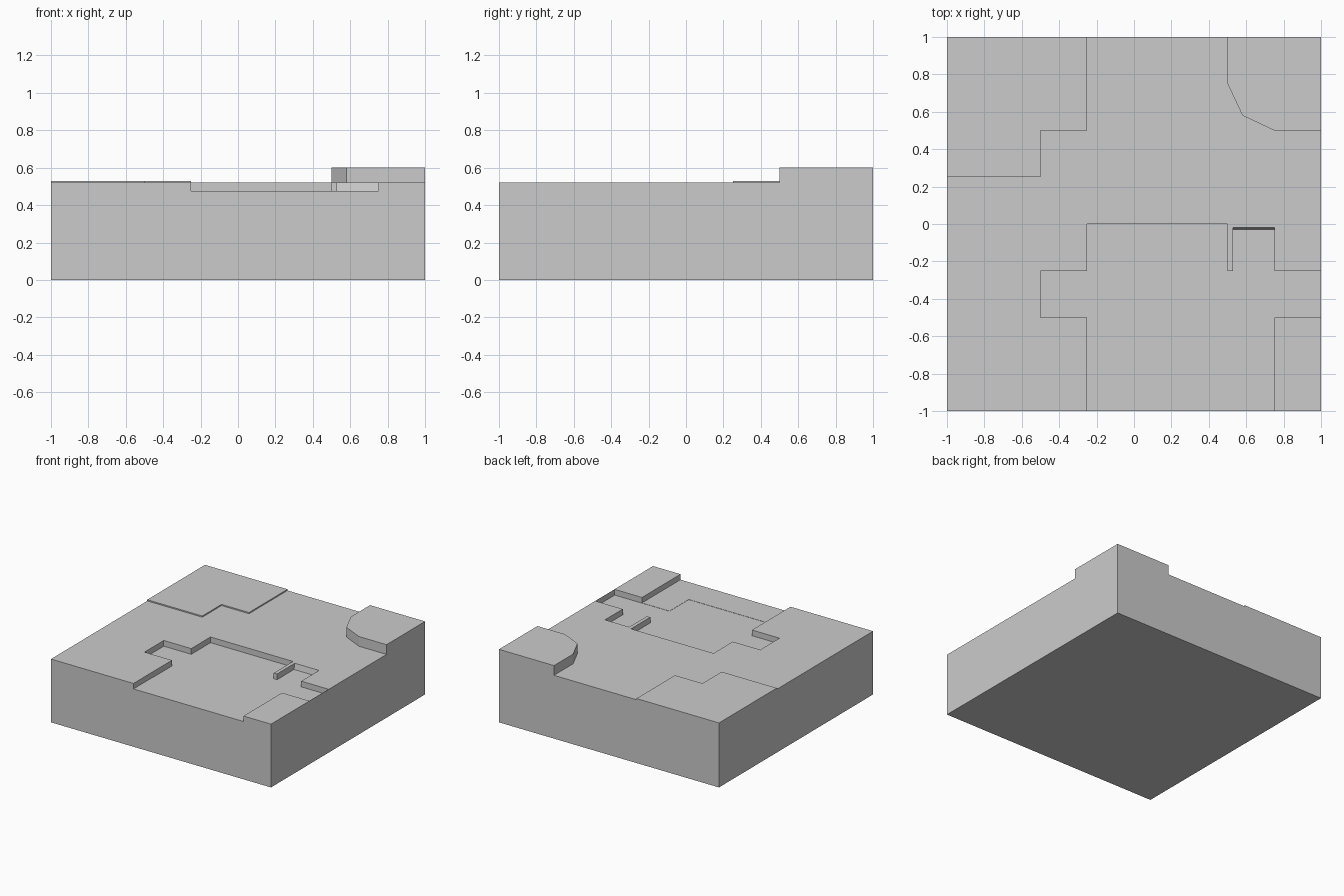
import bpy, bmesh

if "Cube" in bpy.data.objects:
    bpy.data.objects.remove(bpy.data.objects["Cube"])


def prism(name, outline, z0, z1, edit=None):
    """Extrude a flat outline from z0 up to z1."""
    bm = bmesh.new()
    base = bm.faces.new([bm.verts.new((x, y, z0)) for x, y in outline])
    ext = bmesh.ops.extrude_face_region(bm, geom=[base], use_keep_orig=True)
    for v in ext["geom"]:
        if isinstance(v, bmesh.types.BMVert):
            v.co.z = z1
    if edit:
        edit(bm)
    bmesh.ops.recalc_face_normals(bm, faces=bm.faces[:])
    me = bpy.data.meshes.new(name)
    bm.to_mesh(me)
    bm.free()
    ob = bpy.data.objects.new(name, me)
    bpy.context.collection.objects.link(ob)
    return ob


def carve(target, cutter):
    """Cut one solid out of another and drop the cutter."""
    cutter.hide_render = True
    mod = target.modifiers.new("carve", 'BOOLEAN')
    mod.operation = 'DIFFERENCE'
    mod.solver = 'EXACT'
    mod.object = cutter
    bpy.context.view_layer.objects.active = target
    bpy.ops.object.modifier_apply(modifier=mod.name)
    bpy.data.objects.remove(cutter)


GROUND, FLOOR = 0.52, 0.475

# Main ground block
ground = prism("ground_block", [(-1, -1), (1, -1), (1, 1), (-1, 1)], 0, GROUND)


# Sunken basin with side slot; a thin rim stays along the right side
def lean_slot_wall(bm):
    for v in bm.verts:
        if -0.1 < v.co.y < -0.005:
            v.co.y = -0.03 if v.co.z < GROUND else -0.01


rim = 0.998
basin = [(-0.25, -0.75), (0.5, -0.75), (0.5, -0.5), (rim, -0.5), (rim, -0.25),
         (0.75, -0.25), (0.75, -0.02), (0.53, -0.02), (0.53, -0.25), (0.5, -0.25),
         (0.5, 0), (-0.25, 0), (-0.25, -0.25), (-0.5, -0.25), (-0.5, -0.5),
         (-0.25, -0.5)]
carve(ground, prism("basin_cutter", basin, FLOOR - 0.002, 0.56, lean_slot_wall))

# Slightly higher shelf that opens to the front
shelf = [(-0.25, -1.1), (0.75, -1.1), (0.75, -0.49), (0.49, -0.49),
         (0.49, -0.74), (-0.25, -0.74)]
carve(ground, prism("shelf_cutter", shelf, FLOOR, 0.57))

# Thin raised patch at the back left
prism("low_patch", [(-1, 0.25), (-0.5, 0.25), (-0.5, 0.5), (-0.25, 0.5),
                    (-0.25, 1), (-1, 1)], GROUND, 0.53)

# Raised plateau with chamfered corner at the back right
prism("corner_plateau", [(0.5, 1), (0.5, 0.75), (0.58, 0.58), (0.75, 0.5),
                         (1, 0.5), (1, 1)], GROUND, 0.6)
